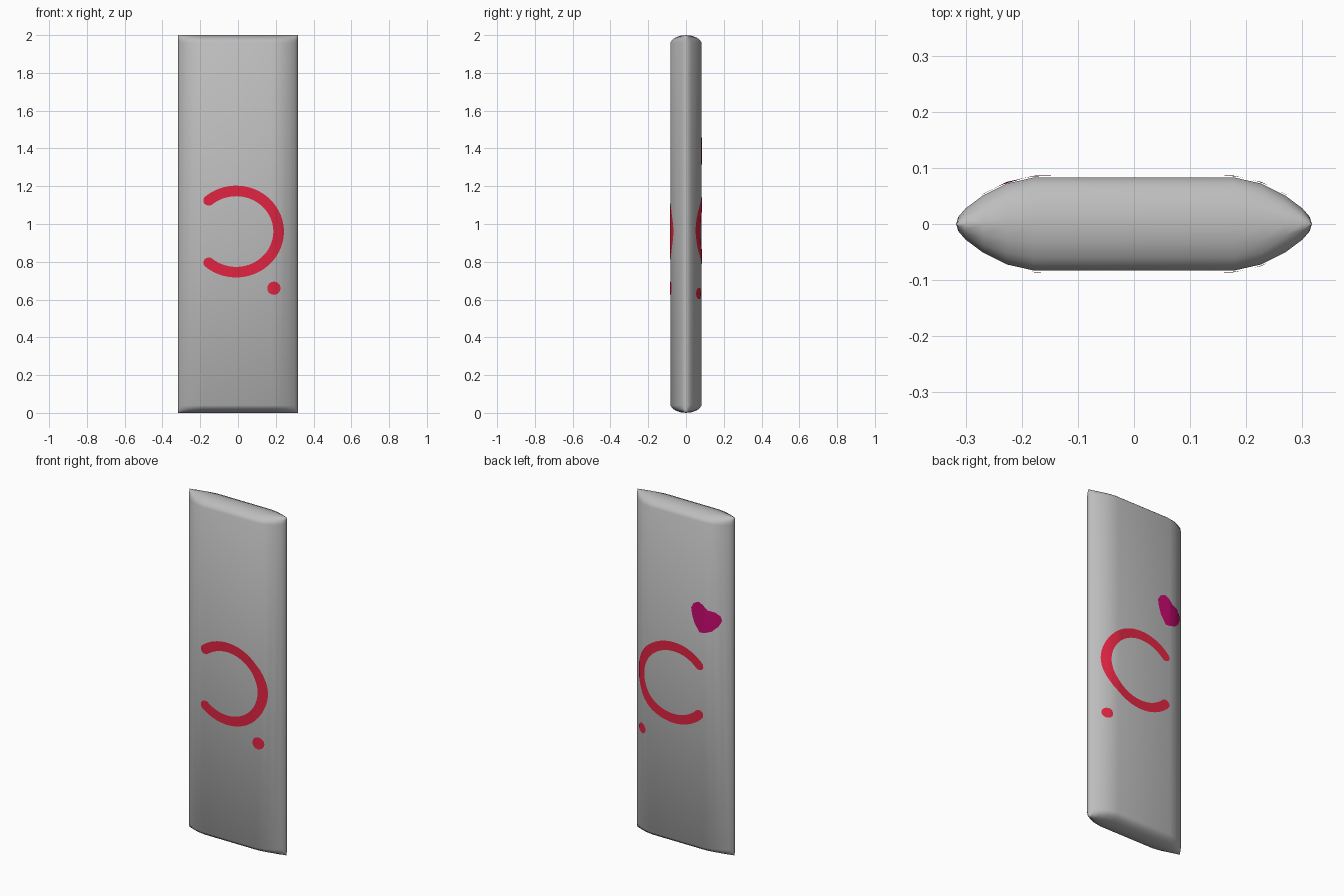
import bpy, bmesh, math

if "Cube" in bpy.data.objects:
    bpy.data.objects.remove(bpy.data.objects["Cube"])


def material(name, rgb):
    m = bpy.data.materials.new(name)
    m.diffuse_color = (*rgb, 1)
    m.use_nodes = True
    m.node_tree.nodes["Principled BSDF"].inputs["Base Color"].default_value = m.diffuse_color
    return m


GREY = material("grey", (0.51, 0.51, 0.51))
RED = material("red", (0.75, 0.018, 0.055))
MAGENTA = material("magenta", (0.58, 0.003, 0.16))

# Half-section of the slab: (x, half depth), and end rounding: (height above base, depth factor)
SIDE = [(0.178, 0.083), (0.227, 0.072), (0.269, 0.051), (0.3, 0.028), (0.313, 0.013), (0.317, 0)]
END = [(0, 0), (0.004, 0.4), (0.015, 0.72), (0.025, 0.87), (0.04, 1)]


def depth(x):
    """Half depth of the slab at x, away from its rounded ends."""
    x = abs(x)
    if x <= SIDE[0][0]:
        return SIDE[0][1]
    for (x0, d0), (x1, d1) in zip(SIDE, SIDE[1:]):
        if x <= x1:
            return d0 + (d1 - d0) * (x - x0) / (x1 - x0)
    return 0


def finish(name, bm, mat):
    me = bpy.data.meshes.new(name)
    bm.to_mesh(me)
    bm.free()
    me.materials.append(mat)
    for p in me.polygons:
        p.use_smooth = True
    ob = bpy.data.objects.new(name, me)
    bpy.context.collection.objects.link(ob)
    return ob


def add_sheet(bm, rows):
    """Quads between successive rows of 3D points."""
    vs = [[bm.verts.new(p) for p in r] for r in rows]
    for a, b in zip(vs, vs[1:]):
        for i in range(len(a) - 1):
            bm.faces.new((a[i], a[i + 1], b[i + 1], b[i]))


# Slab body: front and back sheets welded along the rim
xs = [-x for x, _ in reversed(SIDE)] + [x for x, _ in SIDE]
zs = END + [(2 - z, f) for z, f in reversed(END)]
bm = bmesh.new()
for side in (-1, 1):
    add_sheet(bm, [[(x, side * depth(x) * f, z) for x in xs] for z, f in zs])
bmesh.ops.remove_doubles(bm, verts=bm.verts, dist=1e-5)
bmesh.ops.recalc_face_normals(bm, faces=bm.faces)
finish("slab_body", bm, GREY)


def paint(name, rows, side, mat):
    """Thin painted patch that follows the slab surface."""
    bm = bmesh.new()
    add_sheet(bm, [[(x, side * (depth(x) + 0.003), z) for x, z in r] for r in rows])
    bmesh.ops.remove_doubles(bm, verts=bm.verts, dist=1e-5)
    bm.normal_update()
    for f in bm.faces:
        if f.normal.y * side < 0:
            f.normal_flip()
    finish(name, bm, mat)


def arc_rows(cx, cz, rx, rz, end, w):
    """Open ring of half width w with rounded ends at +-end degrees."""
    r, e = (rx + rz) / 2, math.radians(end)
    n, caps = 64, [math.sin(math.pi / 2 * k / 6) * w / r for k in range(1, 7)]
    angles = ([-e - c for c in reversed(caps)]
              + [-e + 2 * e * i / n for i in range(n + 1)] + [e + c for c in caps])
    rows = []
    for a in angles:
        over = max(0, abs(a) - e) * r / w
        h = max(w * math.sqrt(max(0, 1 - over * over)), 0.0005)
        rows.append([(cx + (rx + h * t) * math.cos(a), cz + (rz + h * t) * math.sin(a))
                     for t in (-1, -0.5, 0, 0.5, 1)])
    return rows


def blob_rows(outline, cx, cz):
    """Filled outline as concentric rings."""
    loop = outline + outline[:1]
    return [[(cx + (x - cx) * s, cz + (z - cz) * s) for x, z in loop]
            for s in (0.01, 0.25, 0.5, 0.75, 1)]


def dot_rows(cx, cz, r):
    pts = [(cx + r * math.cos(math.tau * i / 24), cz + r * math.sin(math.tau * i / 24))
           for i in range(24)]
    return blob_rows(pts, cx, cz)


# Painted open rings and dots on the front and back
paint("front_open_ring", arc_rows(-0.01, 0.96, 0.225, 0.215, 130, 0.028), -1, RED)
paint("front_dot", dot_rows(0.19, 0.66, 0.035), -1, RED)
paint("back_open_ring", arc_rows(0.02, 0.965, 0.226, 0.212, 137, 0.027), 1, RED)
paint("back_dot", dot_rows(0.24, 0.632, 0.03), 1, RED)

# Tilted heart on the back
heart = [(-0.094, 1.44), (-0.109, 1.47), (-0.142, 1.487), (-0.17, 1.474), (-0.197, 1.448),
         (-0.24, 1.441), (-0.265, 1.421), (-0.273, 1.395), (-0.256, 1.36), (-0.222, 1.327),
         (-0.185, 1.312), (-0.148, 1.306), (-0.115, 1.356), (-0.1, 1.4)]
paint("back_heart", blob_rows(heart, -0.185, 1.39), 1, MAGENTA)
